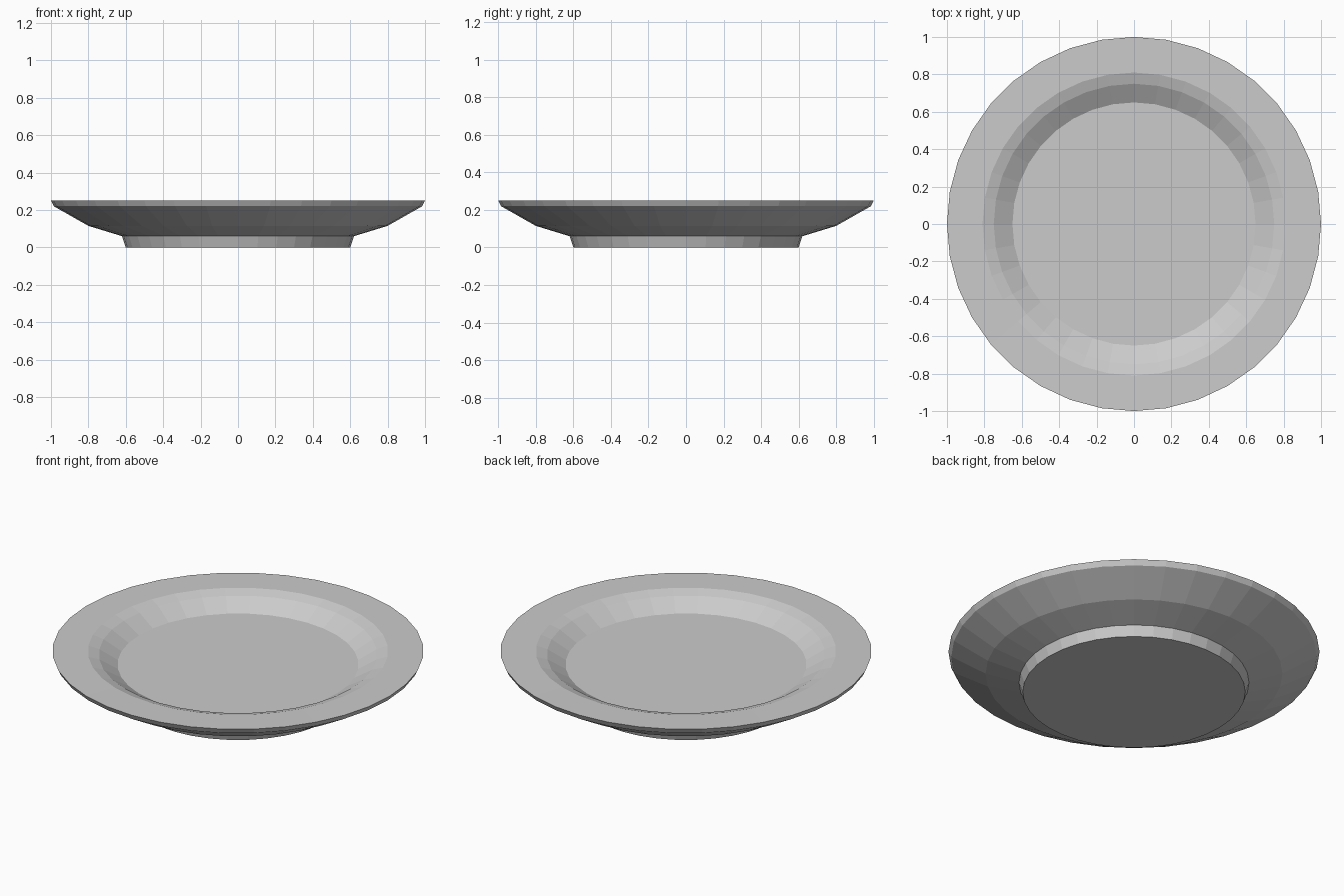
import bpy, bmesh
from math import cos, sin, tau

if "Cube" in bpy.data.objects:
    bpy.data.objects.remove(bpy.data.objects["Cube"])

SIDES = 36

# Plate cross-section (radius, height), from foot underside over the rim to the well
profile = [(0.60, 0.0), (0.62, 0.06), (0.80, 0.115), (0.985, 0.22),
           (1.0, 0.25), (0.81, 0.249), (0.75, 0.23), (0.65, 0.17)]

bm = bmesh.new()
rings = [[bm.verts.new((r * cos(tau * i / SIDES), r * sin(tau * i / SIDES), z))
          for i in range(SIDES)] for r, z in profile]

# Sides between neighbouring rings
for low, high in zip(rings, rings[1:]):
    for i in range(SIDES):
        j = (i + 1) % SIDES
        bm.faces.new((low[i], low[j], high[j], high[i]))

# Flat foot underside and flat well floor
bm.faces.new(rings[0][::-1])
bm.faces.new(rings[-1])
bmesh.ops.recalc_face_normals(bm, faces=bm.faces[:])

mesh = bpy.data.meshes.new("plate")
bm.to_mesh(mesh)
bm.free()
bpy.context.collection.objects.link(bpy.data.objects.new("plate", mesh))
